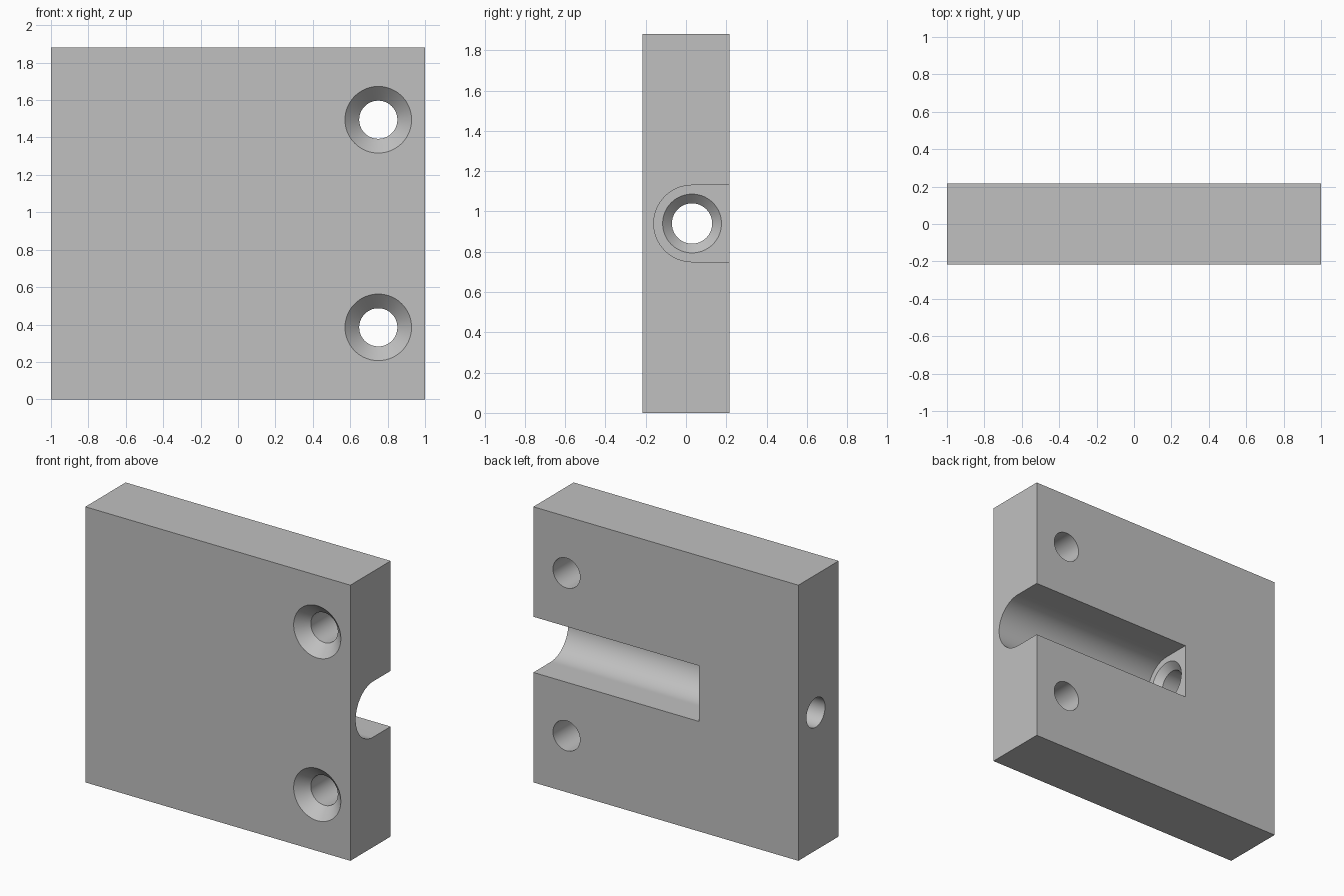
import bpy, bmesh, math
from mathutils import Matrix, Vector

cube = bpy.data.objects.get("Cube")
if cube:
    bpy.data.objects.remove(cube, do_unlink=True)

W, D, H = 2.0, 0.434, 1.88
MID_Z, BORE_Y = H / 2, 0.03
SEGMENTS = 96

# Single grey finish
grey = bpy.data.materials.new("plain grey")
grey.use_nodes = True
colour = (0.53, 0.53, 0.53, 1)
grey.diffuse_color = colour
grey.node_tree.nodes["Principled BSDF"].inputs["Base Color"].default_value = colour


def make_object(name, bm):
    bmesh.ops.recalc_face_normals(bm, faces=bm.faces)
    mesh = bpy.data.meshes.new(name)
    bm.to_mesh(mesh)
    bm.free()
    mesh.materials.append(grey)
    obj = bpy.data.objects.new(name, mesh)
    bpy.context.collection.objects.link(obj)
    return obj


def lathe_cutter(name, profile, origin, direction):
    """Closed solid of revolution from (radius, distance) pairs along direction."""
    bm = bmesh.new()
    rings = [[bm.verts.new((r * math.cos(a), r * math.sin(a), d))
              for a in (math.tau * i / SEGMENTS for i in range(SEGMENTS))]
             for r, d in profile]
    for low, high in zip(rings, rings[1:]):
        for i in range(SEGMENTS):
            j = (i + 1) % SEGMENTS
            bm.faces.new((low[i], low[j], high[j], high[i]))
    bm.faces.new(rings[0])
    bm.faces.new(rings[-1])
    turn = Vector(direction).to_track_quat('Z', 'Y').to_matrix().to_4x4()
    bm.transform(Matrix.Translation(origin) @ turn)
    return make_object(name, bm)


def countersunk(name, origin, direction, bore, mouth, length):
    sink = mouth - bore
    profile = [(mouth, -0.05), (mouth, 0), (bore, sink), (bore, length)]
    return lathe_cutter(name, profile, origin, direction)


def channel_cutter(name, x0, x1, radius):
    """Round-bottomed slot open towards the back."""
    bm = bmesh.new()
    half = SEGMENTS // 2
    outline = [(BORE_Y - radius * math.sin(math.pi * i / half),
                MID_Z + radius * math.cos(math.pi * i / half)) for i in range(half + 1)]
    outline += [(D, MID_Z - radius), (D, MID_Z + radius)]
    face = bm.faces.new([bm.verts.new((x0, y, z)) for y, z in outline])
    ext = bmesh.ops.extrude_face_region(bm, geom=[face])
    verts = [v for v in ext["geom"] if isinstance(v, bmesh.types.BMVert)]
    bmesh.ops.translate(bm, verts=verts, vec=(x1 - x0, 0, 0))
    return make_object(name, bm)


# Solid block
bm = bmesh.new()
bmesh.ops.create_cube(bm, size=1)
bm.transform(Matrix.Translation((0, 0, MID_Z)) @ Matrix.Diagonal((W, D, H, 1)))
block = make_object("mounting_block", bm)

# Slot, bore through to the far side, and two screw holes
cutters = [
    channel_cutter("channel_cutter", -0.25, 1.1, 0.19),
    countersunk("side_bore_cutter", (-0.25, BORE_Y, MID_Z), (-1, 0, 0), 0.1, 0.146, 0.9),
]
for side in (-1, 1):
    cutters.append(countersunk("screw_hole_cutter", (0.75, -D / 2, MID_Z + side * 0.555),
                               (0, 1, 0), 0.102, 0.178, 0.6))

bpy.context.view_layer.objects.active = block
block.select_set(True)
for cutter in cutters:
    mod = block.modifiers.new(cutter.name, 'BOOLEAN')
    mod.operation, mod.solver, mod.object = 'DIFFERENCE', 'EXACT', cutter
    bpy.ops.object.modifier_apply(modifier=mod.name)
    bpy.data.objects.remove(cutter, do_unlink=True)

# Smooth curved walls, crisp edges
bpy.ops.object.select_all(action='DESELECT')
block.select_set(True)
bpy.ops.object.shade_smooth_by_angle(angle=math.radians(30))
